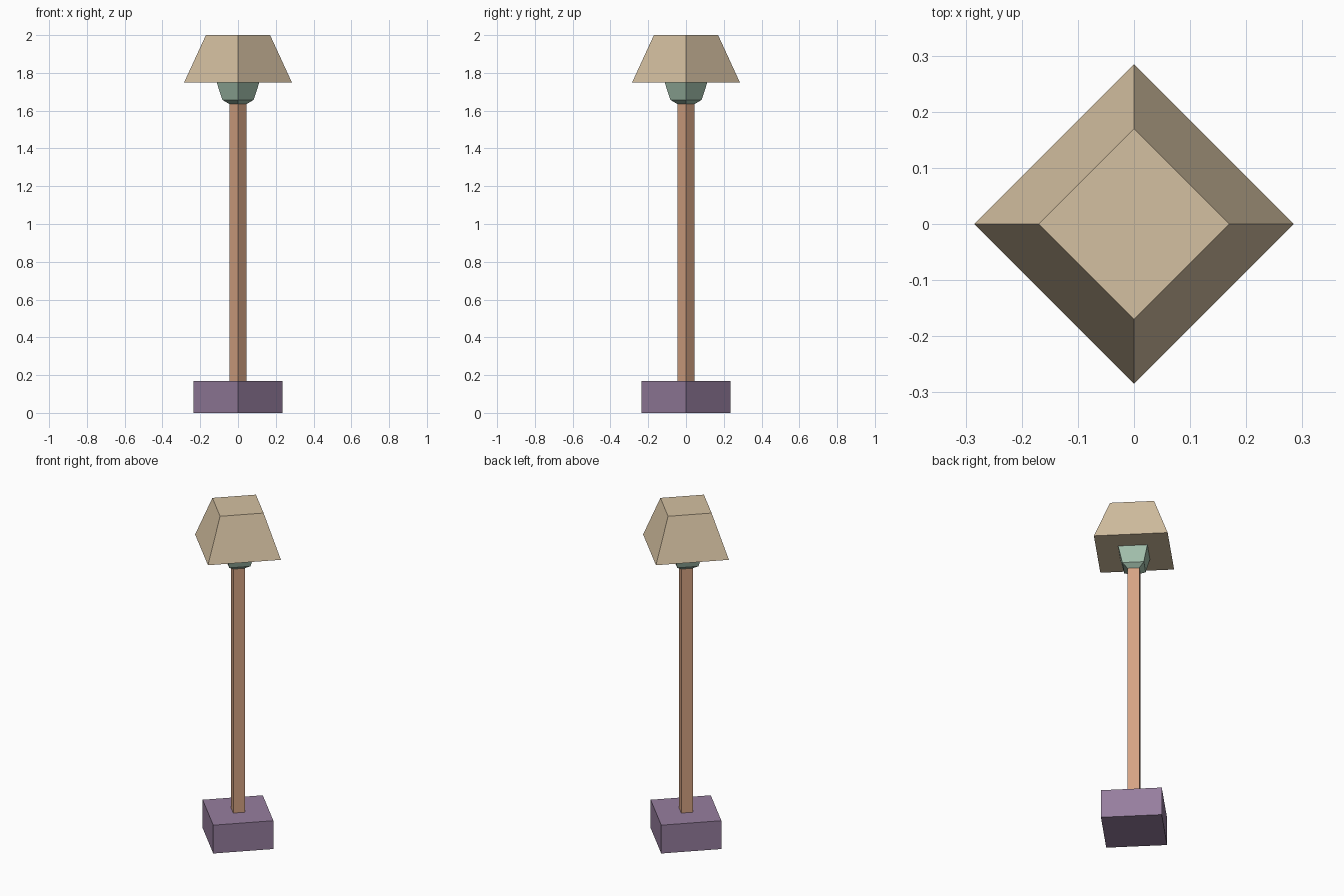
import bpy
import bmesh
from math import cos, sin, pi

cube = bpy.data.objects.get("Cube")
if cube:
    bpy.data.objects.remove(cube, do_unlink=True)


def material(name, *rgb):
    """Flat material from 0-255 display values, stored as linear."""
    linear = [((c / 255 + 0.055) / 1.055) ** 2.4 for c in rgb]
    mat = bpy.data.materials.new(name)
    mat.use_nodes = True
    mat.diffuse_color = (*linear, 1)
    mat.node_tree.nodes["Principled BSDF"].inputs["Base Color"].default_value = (*linear, 1)
    return mat


def square_loft(name, profile, mat):
    """Closed four-sided solid through (radius, height) rings, corners on the axes."""
    bm = bmesh.new()
    rings = [[bm.verts.new((r * cos(i * pi / 2), r * sin(i * pi / 2), z))
              for i in range(4)] for r, z in profile]
    for low, high in zip(rings, rings[1:]):
        for i in range(4):
            j = (i + 1) % 4
            bm.faces.new((low[i], low[j], high[j], high[i]))
    bm.faces.new(rings[0][::-1])
    bm.faces.new(rings[-1])
    mesh = bpy.data.meshes.new(name)
    bm.to_mesh(mesh)
    bm.free()
    mesh.materials.append(mat)
    obj = bpy.data.objects.new(name, mesh)
    bpy.context.collection.objects.link(obj)
    return obj


# Heavy square foot
square_loft("base", [(0.235, 0), (0.235, 0.17)],
            material("muted purple", 150, 126, 158))
# Slim square post
square_loft("pole", [(0.045, 0.17), (0.045, 1.64)],
            material("warm wood", 213, 163, 131))
# Flared holder with a chamfered underside
square_loft("socket", [(0.045, 1.635), (0.083, 1.657), (0.113, 1.75)],
            material("sage green", 162, 191, 172))
# Tapered solid shade
square_loft("shade", [(0.285, 1.75), (0.17, 2.0)],
            material("beige", 212, 192, 161))
